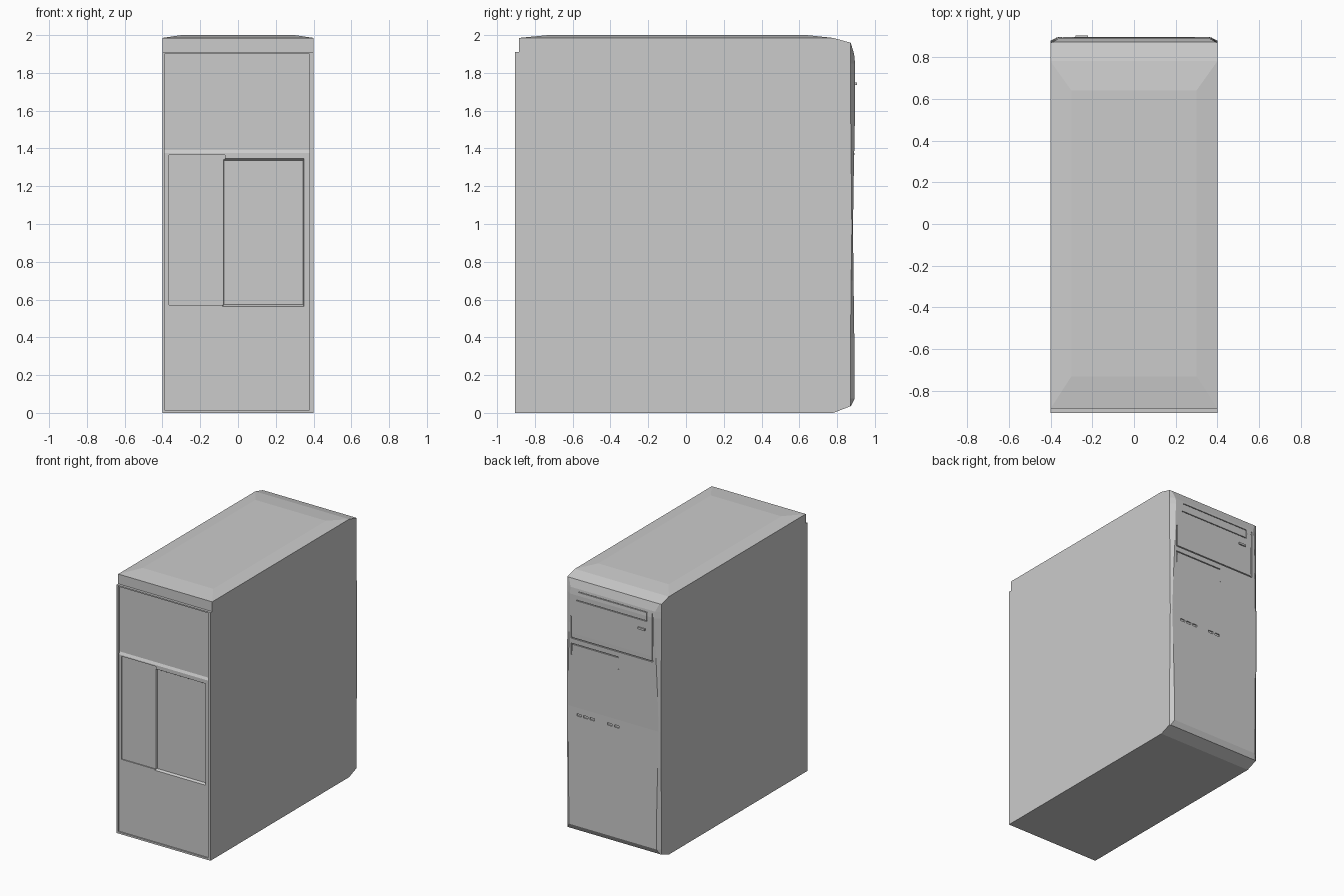
import bpy, bmesh

if "Cube" in bpy.data.objects:
    bpy.data.objects.remove(bpy.data.objects["Cube"])


def make(name, verts, faces):
    me = bpy.data.meshes.new(name)
    me.from_pydata(verts, [], faces)
    bm = bmesh.new()
    bm.from_mesh(me)
    bmesh.ops.recalc_face_normals(bm, faces=bm.faces)
    bm.to_mesh(me)
    bm.free()
    ob = bpy.data.objects.new(name, me)
    bpy.context.collection.objects.link(ob)
    return ob


def loft(name, rings):
    """Closed solid through rings with equal point counts."""
    n = len(rings[0])
    faces = [tuple(range(n)), tuple(range((len(rings) - 1) * n, len(rings) * n))]
    for r in range(len(rings) - 1):
        for i in range(n):
            j = (i + 1) % n
            faces.append((r*n + i, r*n + j, (r+1)*n + j, (r+1)*n + i))
    return make(name, [p for ring in rings for p in ring], faces)


def side_profile(name, x0, x1, pts):
    return loft(name, [[(x, y, z) for y, z in pts] for x in (x0, x1)])


def box(name, x0, x1, y0, y1, z0, z1):
    return side_profile(name, x0, x1, [(y0, z0), (y1, z0), (y1, z1), (y0, z1)])


def rect_y(x0, x1, z0, z1, y):
    return [(x0, y, z0), (x1, y, z0), (x1, y, z1), (x0, y, z1)]


def cut(target, cutter):
    cutter.hide_render = True
    mod = target.modifiers.new("cut", 'BOOLEAN')
    mod.operation, mod.solver, mod.object = 'DIFFERENCE', 'EXACT', cutter
    bpy.context.view_layer.objects.active = target
    bpy.ops.object.modifier_apply(modifier=mod.name)
    bpy.data.objects.remove(cutter)


# Case shell: side outline with the rear step under the lid
case = side_profile("case_shell", -0.4, 0.4, [
    (-0.905, 0), (0.78, 0), (0.87, 0.035), (0.87, 1.96), (0.78, 1.985),
    (-0.885, 1.985), (-0.885, 1.91), (-0.905, 1.91)])

# Rear panel recess, deeper above the ridge
cut(case, side_profile("rear_recess_cutter", -0.388, 0.378, [
    (-0.95, 0.014), (-0.895, 0.014), (-0.895, 1.375), (-0.885, 1.393),
    (-0.885, 1.9), (-0.95, 1.9)]))
# Port pocket and expansion card pocket
cut(case, box("port_pocket_cutter", -0.365, -0.07, -0.95, -0.887, 0.572, 1.365))
cut(case, loft("card_pocket_cutter", [
    rect_y(-0.085, 0.351, 0.561, 1.349, -0.901),
    rect_y(-0.073, 0.345, 0.573, 1.335, -0.877)]))

# Lid with a shallow bevel all round
loft("top_lid", [
    [(-0.4, -0.885, 1.985), (0.4, -0.885, 1.985), (0.4, 0.78, 1.985), (-0.4, 0.78, 1.985)],
    [(-0.3, -0.73, 2.0), (0.3, -0.73, 2.0), (0.3, 0.64, 2.0), (-0.3, 0.64, 2.0)]])

# Bezel rows: height, edge depth, face depth, face half width
ROWS = [(0.035, 0.87, 0.872, 0.39), (0.075, 0.87, 0.893, 0.372),
        (0.4, 0.871, 0.891, 0.375), (0.7, 0.874, 0.887, 0.38),
        (0.98, 0.878, 0.884, 0.387), (1.25, 0.875, 0.888, 0.38),
        (1.55, 0.872, 0.894, 0.37), (1.85, 0.87, 0.895, 0.362),
        (1.9, 0.87, 0.89, 0.36), (1.96, 0.87, 0.872, 0.385)]
bezel = loft("front_bezel", [
    [(-0.4, 0.86, z), (-0.4, e, z), (-w, f, z), (w, f, z), (0.4, e, z), (0.4, 0.86, z)]
    for z, e, f, w in ROWS])


def face_y(z):
    for (z0, _, a, _), (z1, _, b, _) in zip(ROWS, ROWS[1:]):
        if z0 <= z <= z1:
            return a + (b - a) * (z - z0) / (z1 - z0)


# Grooves: drive bay outlines, disc tray, card bay and five port slots
grooves = [
    (-0.345, 0.355, 1.508, 1.516), (-0.345, -0.337, 1.516, 1.88),
    (0.347, 0.355, 1.516, 1.68),
    (-0.295, 0.29, 1.875, 1.881), (-0.295, 0.305, 1.808, 1.814),
    (-0.295, -0.289, 1.814, 1.875),
    (-0.05, 0.355, 1.463, 1.47), (0.347, 0.355, 1.38, 1.463)]
grooves += [(x - 0.02, x + 0.02, 0.917, 0.935) for x in (0.29, 0.235, 0.18, 0.03, -0.03)]
for x0, x1, z0, z1 in grooves:
    y = face_y((z0 + z1) / 2)
    cut(bezel, box("groove_cutter", x0, x1, y - 0.008, y + 0.03, z0, z1))

# Eject button and indicator light
box("eject_button", -0.28, -0.22, 0.885, 0.904, 1.735, 1.75)
box("indicator_light", -0.055, -0.045, 0.88, 0.893, 1.365, 1.375)
